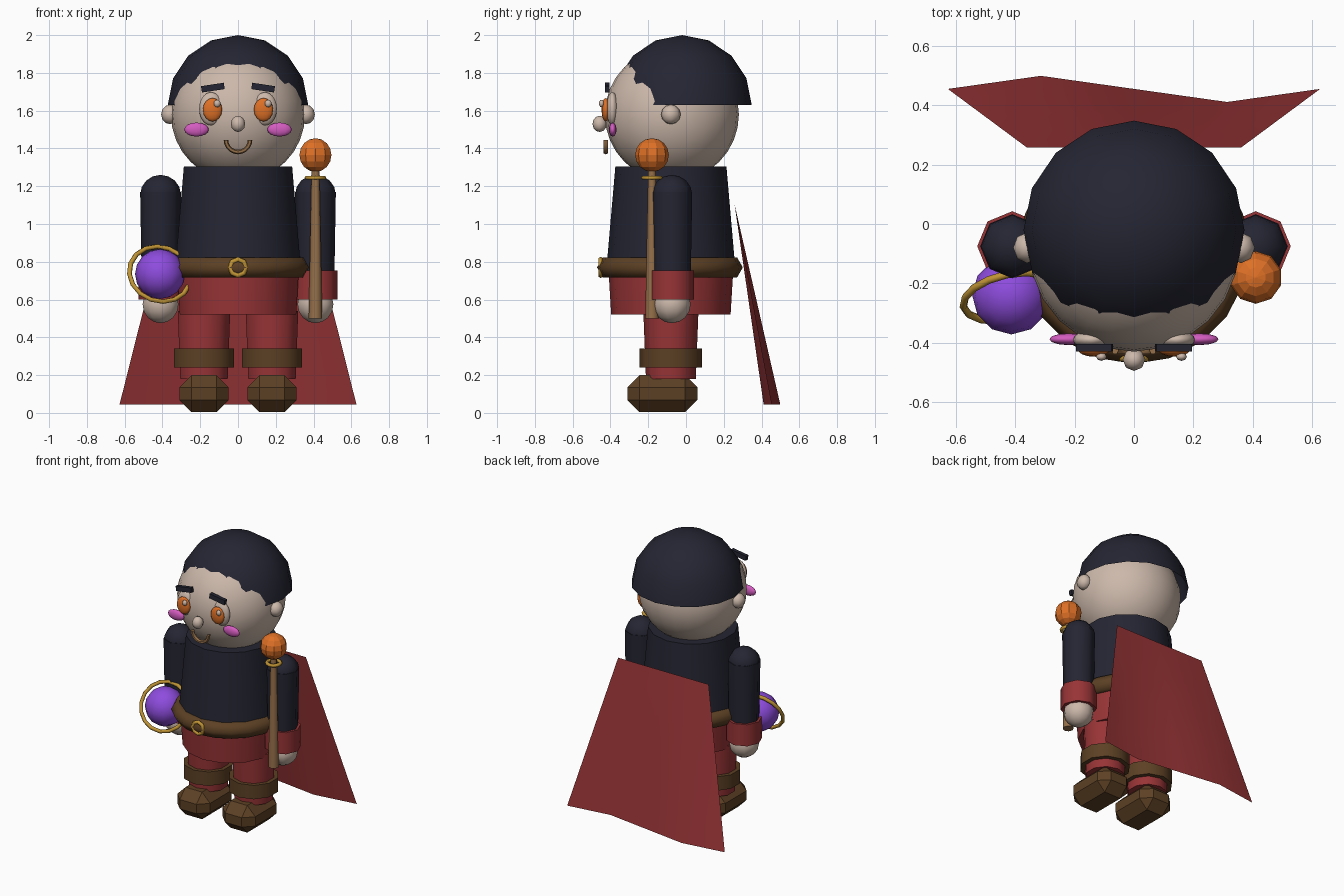
import bpy, bmesh, math
from mathutils import Vector

if "Cube" in bpy.data.objects:
    bpy.data.objects.remove(bpy.data.objects["Cube"])


def srgb(r, g, b):
    lin = [(c / 255 / 12.92) if c < 11 else ((c / 255 + 0.055) / 1.055) ** 2.4 for c in (r, g, b)]
    return (*lin, 1.0)


def material(name, r, g, b):
    m = bpy.data.materials.new(name)
    m.diffuse_color = srgb(r, g, b)
    m.use_nodes = True
    m.node_tree.nodes["Principled BSDF"].inputs["Base Color"].default_value = m.diffuse_color
    return m


NAVY = material("dark_navy", 36, 37, 50)
RED = material("red_cloth", 152, 52, 54)
SKIN = material("skin", 204, 184, 170)
ORANGE = material("orange", 222, 112, 38)
PURPLE = material("purple", 142, 76, 222)
PINK = material("pink", 212, 92, 192)
BROWN = material("brown_leather", 92, 64, 36)
GOLD = material("gold", 192, 148, 52)
WOOD = material("wood", 150, 112, 74)


def finish(name, mat, angle=None):
    ob = bpy.context.object
    ob.name = name
    ob.data.materials.clear()
    ob.data.materials.append(mat)
    if angle:
        bpy.ops.object.shade_smooth_by_angle(angle=math.radians(angle))
    return ob


def ball(name, mat, loc, size, seg=16, rings=10, angle=80):
    bpy.ops.mesh.primitive_uv_sphere_add(segments=seg, ring_count=rings, radius=1, location=loc)
    bpy.context.object.scale = size
    bpy.ops.object.transform_apply(location=False, rotation=False, scale=True)
    return finish(name, mat, angle)


def tube(name, mat, x, y, z0, z1, r0, r1, sides):
    bpy.ops.mesh.primitive_cone_add(vertices=sides, radius1=r0, radius2=r1, depth=z1 - z0,
                                    location=(x, y, (z0 + z1) / 2))
    return finish(name, mat, 50)


def ring(name, mat, loc, major, minor, normal=(0, 0, 1), seg=16, sides=6):
    rot = Vector(normal).to_track_quat('Z', 'Y').to_euler()
    bpy.ops.mesh.primitive_torus_add(major_radius=major, minor_radius=minor, major_segments=seg,
                                     minor_segments=sides, location=loc, rotation=rot)
    return finish(name, mat, 65)


def mesh_object(name, mat, bm):
    me = bpy.data.meshes.new(name)
    bm.to_mesh(me)
    bm.free()
    ob = bpy.data.objects.new(name, me)
    bpy.context.collection.objects.link(ob)
    bpy.ops.object.select_all(action='DESELECT')
    ob.select_set(True)
    bpy.context.view_layer.objects.active = ob
    return finish(name, mat, 60)


def box(name, mat, loc, size, rot_y=0, bevel=0):
    bpy.ops.mesh.primitive_cube_add(size=1, location=loc, rotation=(0, rot_y, 0))
    bpy.context.object.scale = size
    bpy.ops.object.transform_apply(location=False, rotation=False, scale=True)
    ob = finish(name, mat)
    if bevel:
        mod = ob.modifiers.new("chamfer", 'BEVEL')
        mod.width = bevel
        mod.segments = 1
    return ob


Y = -0.08  # depth of the body axis

# head and open hair cap
ball("head", SKIN, (0, -0.075, 1.58), (0.355, 0.355, 0.355), 24, 16)
hair = ball("hair", NAVY, (0, -0.02, 1.63), (0.372, 0.368, 0.37), 16, 8)
bm = bmesh.new()
bm.from_mesh(hair.data)
bmesh.ops.delete(bm, geom=[v for v in bm.verts if v.co.z < -0.01], context='VERTS')
bm.to_mesh(hair.data)
bm.free()

# face
ball("nose", SKIN, (0, -0.457, 1.53), (0.038, 0.038, 0.043), 8, 6)
for s, side in ((-1, "left"), (1, "right")):
    ball(f"{side}_ear", SKIN, (s * 0.36, Y, 1.58), (0.047, 0.052, 0.052), 8, 6)
    ball(f"{side}_eye", SKIN, (s * 0.143, -0.39, 1.61), (0.063, 0.032, 0.088), 16, 10)
    ball(f"{side}_iris", ORANGE, (s * 0.135, -0.425, 1.605), (0.052, 0.022, 0.062), 14, 8)
    ball(f"{side}_eye_glint", SKIN, (s * 0.135 + 0.025, -0.447, 1.638), (0.018, 0.014, 0.02), 8, 6)
    ball(f"{side}_cheek", PINK, (s * 0.22, -0.388, 1.5), (0.065, 0.02, 0.037), 12, 8)
    box(f"{side}_brow", NAVY, (s * 0.133, -0.417, 1.722), (0.122, 0.026, 0.034), s * 0.15)

# smile: lower half of a bent tube
bm = bmesh.new()
loops = []
for i in range(11):
    a = math.pi + math.pi * i / 10
    loops.append([])
    for j in range(6):
        b = math.tau * j / 6
        rad = 0.064 + 0.012 * math.cos(b)
        loops[-1].append(bm.verts.new((rad * math.cos(a), -0.425 + 0.014 * math.sin(b),
                                       1.445 + rad * math.sin(a))))
for p, q in zip(loops, loops[1:]):
    for j in range(6):
        bm.faces.new((p[j], p[(j + 1) % 6], q[(j + 1) % 6], q[j]))
bm.faces.new(loops[0])
bm.faces.new(loops[-1])
bmesh.ops.recalc_face_normals(bm, faces=bm.faces)
mesh_object("smile", WOOD, bm)

# torso, belt and shorts
tube("torso", NAVY, 0, Y, 0.72, 1.305, 0.345, 0.294, 14)
ring("belt", BROWN, (0, Y - 0.005, 0.77), 0.326, 0.06, seg=20)
ring("belt_buckle", GOLD, (0, -0.452, 0.77), 0.043, 0.013, (0, -1, 0), 8)
tube("shorts", RED, 0, Y, 0.52, 0.75, 0.316, 0.33, 14)

# legs, boots, arms and hands
for s, side in ((-1, "left"), (1, "right")):
    tube(f"{side}_leg", RED, s * 0.18, Y, 0.18, 0.54, 0.132, 0.146, 10)
    tube(f"{side}_boot_cuff", BROWN, s * 0.18, Y, 0.24, 0.34, 0.166, 0.166, 10)
    box(f"{side}_shoe", BROWN, (s * 0.18, -0.125, 0.102), (0.26, 0.37, 0.195), 0, 0.064)
    ball(f"{side}_shoulder", NAVY, (s * 0.41, -0.075, 1.155), (0.108, 0.108, 0.105), 8, 8)
    tube(f"{side}_arm", NAVY, s * 0.41, -0.075, 0.7, 1.17, 0.1, 0.108, 8)
    tube(f"{side}_sleeve_cuff", RED, s * 0.41, -0.075, 0.6, 0.755, 0.118, 0.118, 8)
    ball(f"{side}_hand", SKIN, (s * 0.41, -0.075, 0.575), (0.1, 0.1, 0.1), 10, 8)

# staff with ring and ball
tube("staff", WOOD, 0.41, -0.18, 0.5, 1.32, 0.036, 0.02, 8)
ring("staff_ring", GOLD, (0.41, -0.18, 1.245), 0.045, 0.012, seg=12)
ball("staff_ball", ORANGE, (0.41, -0.18, 1.365), (0.089, 0.089, 0.089), 10, 8, None)

# floating orb with a tilted ring
ball("orb", PURPLE, (-0.413, -0.24, 0.735), (0.132, 0.132, 0.132), 12, 8)
ring("orb_ring", GOLD, (-0.413, -0.245, 0.735), 0.165, 0.013, (-0.176, 0.862, -0.46), 16)

# cape: flaring sheet with a wave growing toward the hem
bm = bmesh.new()
rows, cols = 4, 4
grid = []
for r in range(rows + 1):
    t = r / rows
    half = 0.36 + 0.267 * t
    grid.append([bm.verts.new((half * (2 * c / cols - 1),
                               0.257 + t * (0.198 + 0.044 * math.sin(math.tau * c / cols)),
                               1.105 - 1.06 * t)) for c in range(cols + 1)])
for p, q in zip(grid, grid[1:]):
    for c in range(cols):
        bm.faces.new((p[c], p[c + 1], q[c + 1], q[c]))
bmesh.ops.reverse_faces(bm, faces=bm.faces)
mesh_object("cape", RED, bm)
